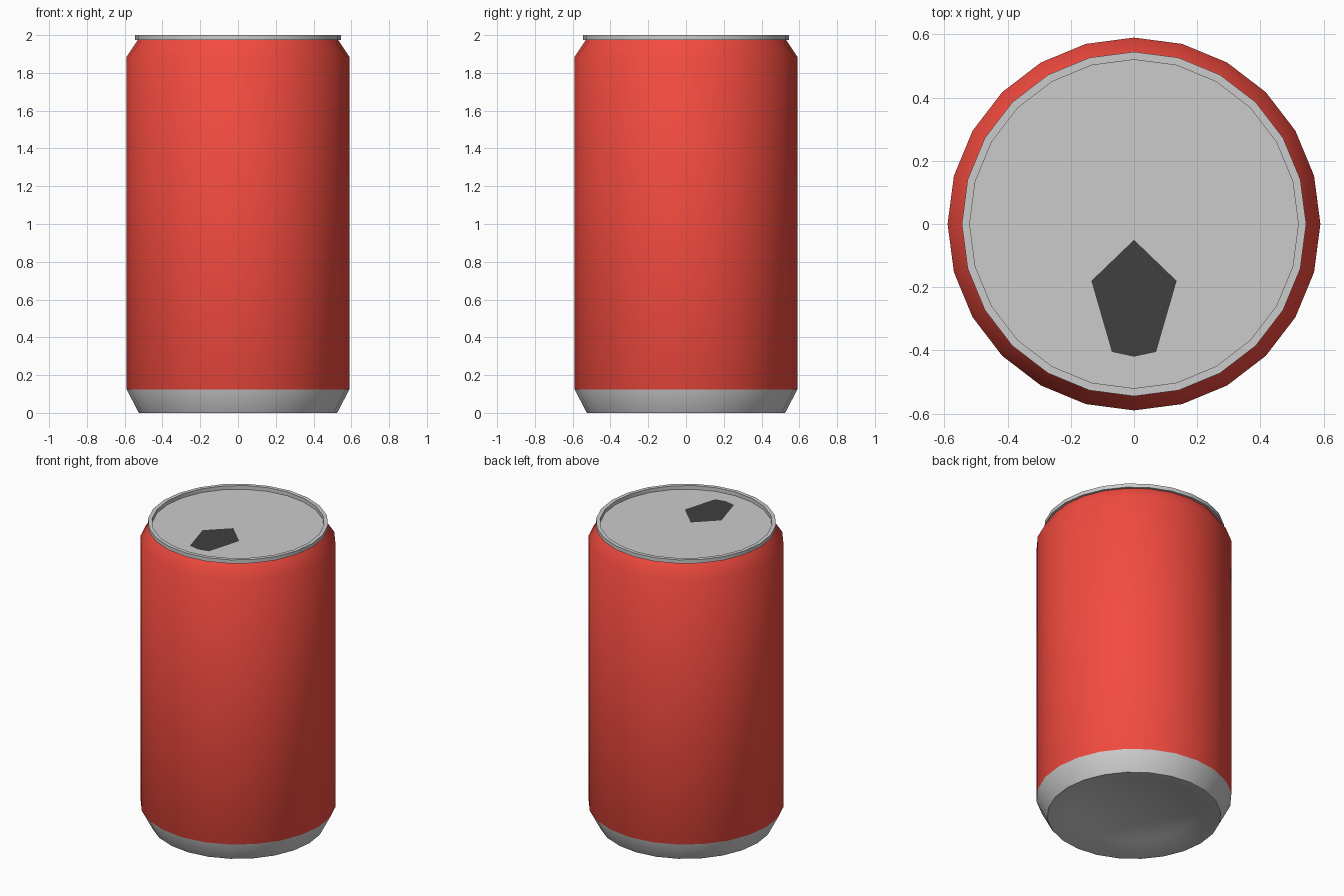
import bpy, bmesh, math

if "Cube" in bpy.data.objects:
    bpy.data.objects.remove(bpy.data.objects["Cube"])

SIDES = 24


def material(name, color):
    mat = bpy.data.materials.new(name)
    mat.diffuse_color = (*color, 1)
    mat.use_nodes = True
    mat.node_tree.nodes["Principled BSDF"].inputs["Base Color"].default_value = mat.diffuse_color
    return mat


def finish(name, bm, mats, angle=40):
    mesh = bpy.data.meshes.new(name)
    bmesh.ops.recalc_face_normals(bm, faces=bm.faces)
    bm.to_mesh(mesh)
    bm.free()
    for m in mats:
        mesh.materials.append(m)
    obj = bpy.data.objects.new(name, mesh)
    bpy.context.collection.objects.link(obj)
    bpy.ops.object.select_all(action='DESELECT')
    obj.select_set(True)
    bpy.context.view_layer.objects.active = obj
    bpy.ops.object.shade_smooth_by_angle(angle=math.radians(angle))
    return obj


def lathe(name, profile, mats=(), slot=lambda z: 0):
    """Spin an (r, z) profile around z; slot picks the material by face height."""
    bm = bmesh.new()
    verts = [bm.verts.new((r, 0, z)) for r, z in profile]
    edges = [bm.edges.new(pair) for pair in zip(verts, verts[1:])]
    bmesh.ops.spin(bm, geom=verts + edges, cent=(0, 0, 0), axis=(0, 0, 1),
                   angle=math.tau, steps=SIDES, use_merge=True)
    bmesh.ops.remove_doubles(bm, verts=bm.verts, dist=1e-4)
    for f in bm.faces:
        f.material_index = slot(f.calc_center_median().z)
    return finish(name, bm, mats)


red = material("red_paint", (0.9, 0.07, 0.05))
black = material("black", (0.05, 0.05, 0.05))

# Can body: domed grey base, tapered foot, red wall and shoulder
lathe("can_body",
      [(0, 0.09), (0.2, 0.078), (0.38, 0.045), (0.515, 0), (0.525, 0),
       (0.59, 0.125), (0.59, 1.885), (0.53, 1.975)],
      (None, red), lambda z: int(z > 0.13))

# Lid with raised rim
lathe("lid", [(0.53, 1.975), (0.545, 1.975), (0.545, 2), (0.52, 2),
              (0.52, 1.975), (0, 1.975)])

# Drinking opening, mirrored outline lying on the lid
half = [(0, -0.05), (0.135, -0.18), (0.07, -0.405), (0, -0.42)]
outline = half + [(-x, y) for x, y in half[2:0:-1]]
bm = bmesh.new()
face = bm.faces.new([bm.verts.new((x, y, 1.977)) for x, y in outline])
face.normal_update()
if face.normal.z < 0:
    face.normal_flip()
mesh = bpy.data.meshes.new("drinking_opening")
bm.to_mesh(mesh)
bm.free()
mesh.materials.append(black)
bpy.context.collection.objects.link(bpy.data.objects.new("drinking_opening", mesh))
